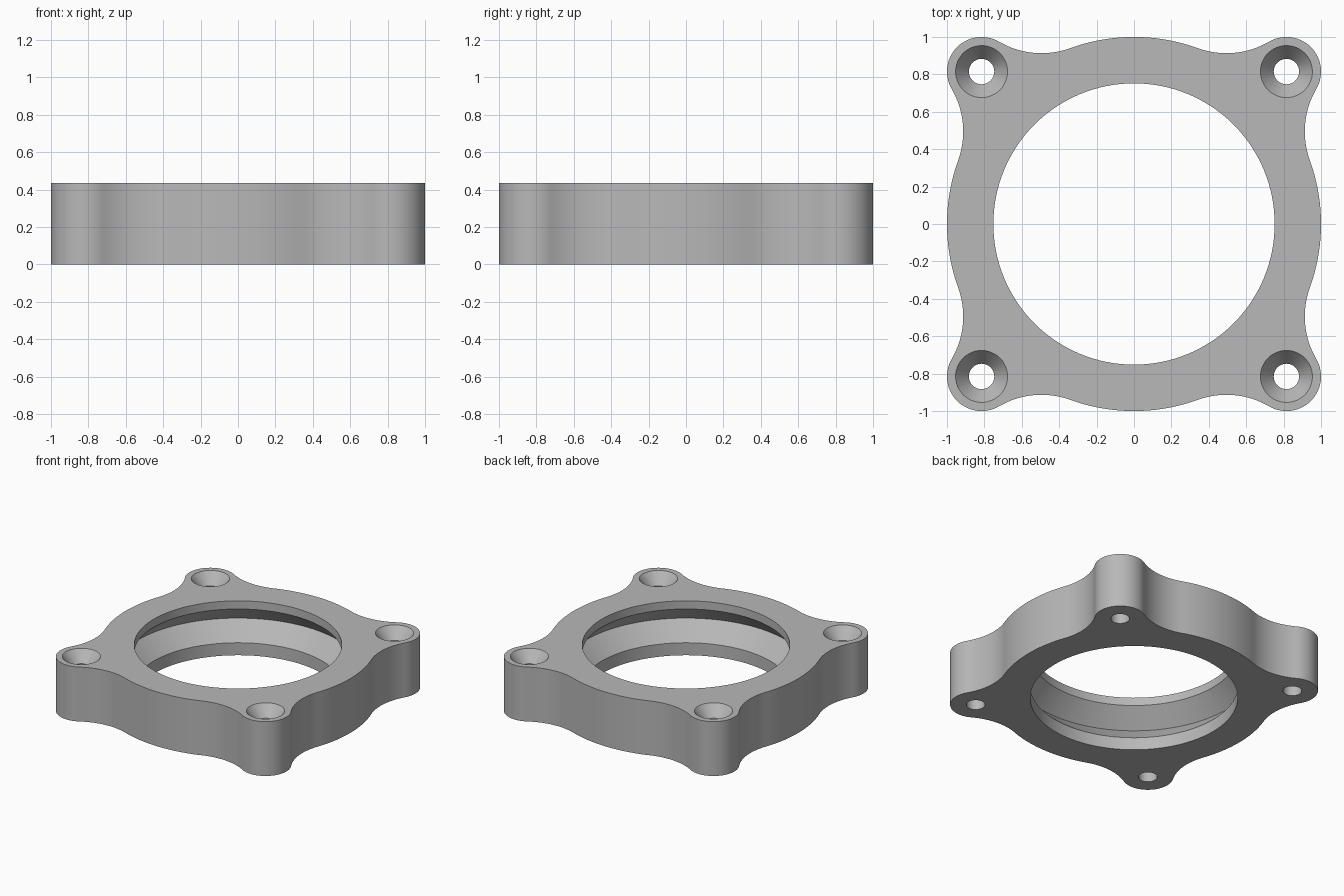
import bpy, bmesh, math
from mathutils import Vector

cube = bpy.data.objects.get("Cube")
if cube:
    bpy.data.objects.remove(cube, do_unlink=True)

HEIGHT = 0.435
RING = 1.0          # radius of the round body
HOLE = 0.815        # screw hole offset on both axes
EAR = 0.185         # corner ear radius
BLEND = 0.45        # concave blend between body and ear

grey = bpy.data.materials.new("mid_grey")
grey.use_nodes = True
grey.diffuse_color = (0.48, 0.48, 0.48, 1)
grey.node_tree.nodes["Principled BSDF"].inputs["Base Color"].default_value = grey.diffuse_color


def make_object(name, bm):
    bmesh.ops.recalc_face_normals(bm, faces=bm.faces)
    mesh = bpy.data.meshes.new(name)
    bm.to_mesh(mesh)
    bm.free()
    mesh.materials.append(grey)
    ob = bpy.data.objects.new(name, mesh)
    bpy.context.collection.objects.link(ob)
    return ob


def arc(center, radius, start, end, steps):
    """Points along an arc, leaving out the last one."""
    return [center + radius * Vector((math.cos(a), math.sin(a)))
            for a in (start + (end - start) * i / steps for i in range(steps))]


def direction(a, b):
    d = b - a
    return math.atan2(d.y, d.x)


def outline():
    """Round body with four ears, joined by tangent concave arcs."""
    origin, ear = Vector((0, 0)), Vector((HOLE, HOLE))
    dist = ear.length
    along = ((RING + BLEND) ** 2 - (EAR + BLEND) ** 2 + dist ** 2) / (2 * dist)
    side = math.sqrt((RING + BLEND) ** 2 - along ** 2)
    u = ear.normalized()
    low = u * along + Vector((u.y, -u.x)) * side
    high = Vector((low.y, low.x))
    body_a = direction(origin, low)
    ear_a, ear_b = direction(ear, low), direction(ear, high)
    quarter = arc(origin, RING, -body_a, body_a, 24)
    quarter += arc(low, BLEND, body_a + math.pi, ear_a + math.pi, 16)
    quarter += arc(ear, EAR, ear_a, ear_b, 28)
    quarter += arc(high, BLEND, ear_b + math.pi, direction(origin, high) + math.pi, 16)
    points = []
    for k in range(4):
        t = k * math.pi / 2
        c, s = math.cos(t), math.sin(t)
        points += [(p.x * c - p.y * s, p.x * s + p.y * c) for p in quarter]
    return points


def lathe(name, profile, steps, x=0, y=0):
    """Closed solid of revolution from (radius, z) pairs."""
    bm = bmesh.new()
    rings = []
    for r, z in profile:
        rings.append([bm.verts.new((x + r * math.cos(i * math.tau / steps),
                                    y + r * math.sin(i * math.tau / steps), z))
                      for i in range(steps)])
    for a, b in zip(rings, rings[1:]):
        for i in range(steps):
            j = (i + 1) % steps
            bm.faces.new((a[i], a[j], b[j], b[i]))
    bm.faces.new(rings[0])
    bm.faces.new(rings[-1])
    ob = make_object(name, bm)
    ob.hide_render = True
    return ob


# Solid plate
bm = bmesh.new()
base = bm.faces.new([bm.verts.new((x, y, 0)) for x, y in outline()])
top = bmesh.ops.extrude_face_region(bm, geom=[base], use_keep_orig=True)["geom"]
bmesh.ops.translate(bm, vec=(0, 0, HEIGHT),
                    verts=[v for v in top if isinstance(v, bmesh.types.BMVert)])
flange = make_object("flange_ring", bm)

# Central bore with a V-shaped inner groove
cutters = [lathe("bore_cutter", [(0.752, -0.1), (0.752, 0.1), (0.885, 0.235),
                                 (0.752, 0.37), (0.752, HEIGHT + 0.1)], 128)]

# Countersunk screw holes
SINK = 0.09
SLOPE = (0.139 - 0.068) / SINK
for sx in (-1, 1):
    for sy in (-1, 1):
        cutters.append(lathe("screw_cutter", [
            (0.068, -0.1), (0.068, HEIGHT - SINK),
            (0.139 + 0.05 * SLOPE, HEIGHT + 0.05)], 48, sx * HOLE, sy * HOLE))

for cutter in cutters:
    mod = flange.modifiers.new("cut", "BOOLEAN")
    mod.operation = "DIFFERENCE"
    mod.solver = "EXACT"
    mod.object = cutter

# Bake the cuts and drop the cutters
graph = bpy.context.evaluated_depsgraph_get()
baked = bpy.data.meshes.new_from_object(flange.evaluated_get(graph))
flange.modifiers.clear()
flange.data = baked
for cutter in cutters:
    bpy.data.objects.remove(cutter, do_unlink=True)
baked.materials.clear()
baked.materials.append(grey)
for poly in baked.polygons:
    poly.material_index = 0

for ob in bpy.context.selected_objects:
    ob.select_set(False)
bpy.context.view_layer.objects.active = flange
flange.select_set(True)
bpy.ops.object.shade_smooth_by_angle(angle=math.radians(25))
